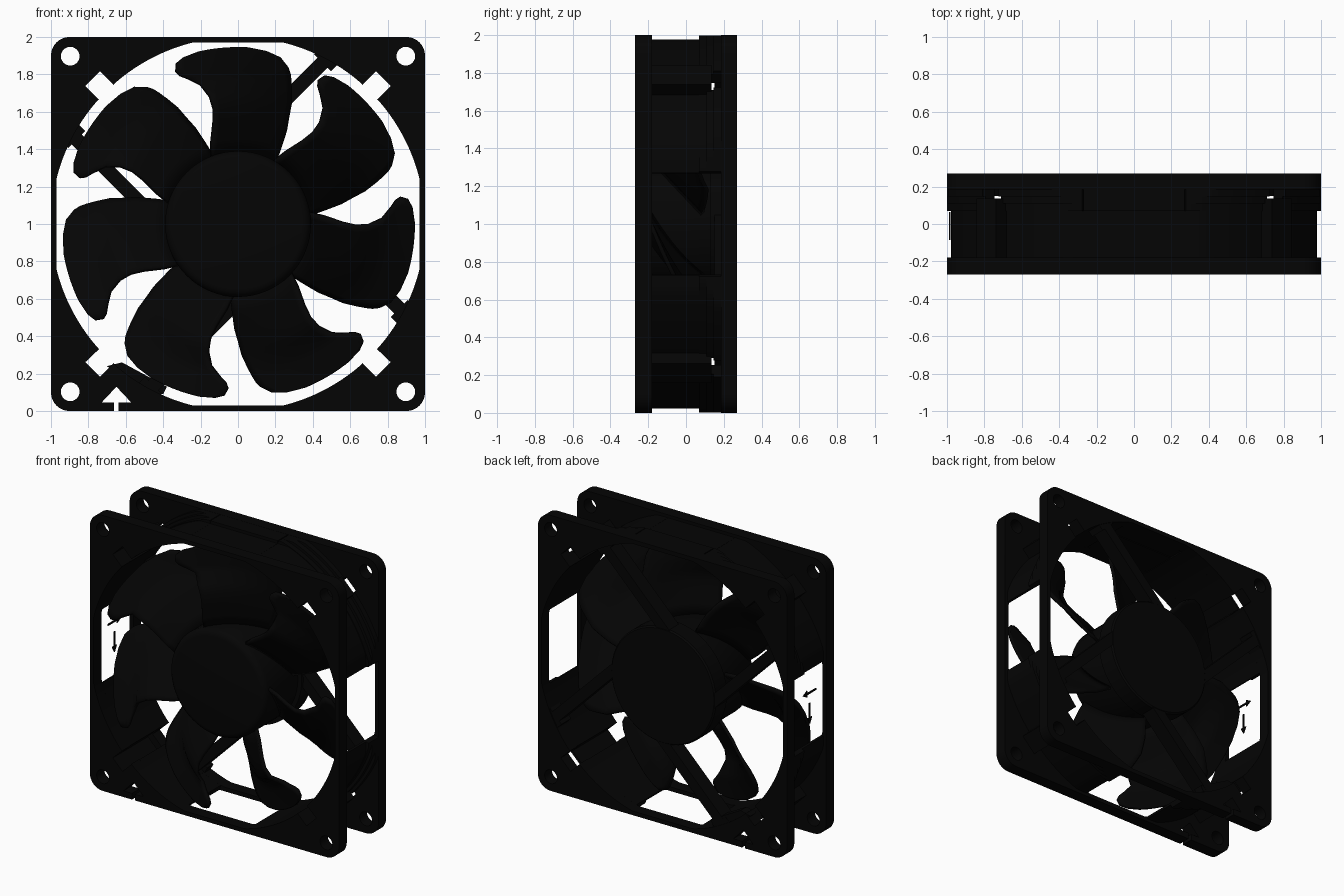
import bpy, bmesh, math
from mathutils import Vector, Matrix

if "Cube" in bpy.data.objects:
    bpy.data.objects.remove(bpy.data.objects["Cube"])


def make_material(name, color):
    m = bpy.data.materials.new(name)
    m.use_nodes = True
    m.diffuse_color = color
    m.node_tree.nodes["Principled BSDF"].inputs["Base Color"].default_value = color
    return m


black = make_material("matte_black", (0.0014, 0.0014, 0.0014, 1))


def finish(name, bm, angle=35):
    bmesh.ops.remove_doubles(bm, verts=bm.verts, dist=0.0002)
    bmesh.ops.recalc_face_normals(bm, faces=bm.faces)
    mesh = bpy.data.meshes.new(name)
    bm.to_mesh(mesh)
    bm.free()
    mesh.materials.append(black)
    ob = bpy.data.objects.new(name, mesh)
    bpy.context.collection.objects.link(ob)
    bpy.ops.object.select_all(action='DESELECT')
    ob.select_set(True)
    bpy.context.view_layer.objects.active = ob
    bpy.ops.object.shade_smooth_by_angle(angle=math.radians(angle))
    return ob


def plate(name, outlines, y0, y1):
    """Filled outlines in the x-z plane (centred on the axle), extruded from y0 to y1."""
    cu = bpy.data.curves.new(name + "_outline", 'CURVE')
    cu.dimensions = '2D'
    cu.fill_mode = 'BOTH'
    cu.extrude = (y1 - y0) / 2
    for pts in outlines:
        sp = cu.splines.new('POLY')
        sp.points.add(len(pts) - 1)
        for p, (x, z) in zip(sp.points, pts):
            p.co = (x, z, 0, 1)
        sp.use_cyclic_u = True
    tmp = bpy.data.objects.new(name + "_outline", cu)
    bpy.context.collection.objects.link(tmp)
    bpy.context.view_layer.update()
    deps = bpy.context.evaluated_depsgraph_get()
    mesh = bpy.data.meshes.new_from_object(tmp.evaluated_get(deps), depsgraph=deps)
    bm = bmesh.new()
    bm.from_mesh(mesh)
    bpy.data.objects.remove(tmp)
    bpy.data.meshes.remove(mesh)
    bm.transform(Matrix.Translation((0, (y0 + y1) / 2, 1)) @ Matrix.Rotation(math.pi / 2, 4, 'X'))
    return finish(name, bm)


def polar(r, deg):
    a = math.radians(deg)
    return (r * math.cos(a), r * math.sin(a))


def turn(pts, deg):
    c, s = polar(1, deg)
    return [(x * c - z * s, x * s + z * c) for x, z in pts]


def circle(cx, cz, r, n=24):
    return [(cx + r * math.cos(k * math.tau / n), cz + r * math.sin(k * math.tau / n)) for k in range(n)]


# Frame flanges: rounded square with a cable notch, clipped round opening, corner slots, screw holes
outer = []
for q in range(4):
    for k in range(9):
        dx, dz = polar(0.1, q * 90 + k * 11.25)
        cx, cz = turn([(0.9, 0.9)], q * 90)[0]
        outer.append((cx + dx, cz + dz))
    if q == 2:
        outer += [(-0.65 + dx, -1 + dz) for dx, dz in
                  [(-.012, 0), (-.012, .045), (-.08, .045), (0, .13), (.08, .045), (.012, .045), (.012, 0)]]

quarter = []
for k in range(-42, 43, 2):
    a = abs(math.cos(math.radians(k)))
    quarter.append(polar(min(1.0, 0.97 / a), k))
quarter += turn([(0.998, -0.055), (1.1, -0.055), (1.1, 0.055), (0.998, 0.055)], 45)
opening = [p for q in range(4) for p in turn(quarter, q * 90)]
holes = [circle(sx * 0.897, sz * 0.897, 0.05) for sx in (-1, 1) for sz in (-1, 1)]
plate("front_flange", [outer, opening] + holes, -0.27, -0.18)
plate("back_flange", [outer, opening] + holes, 0.185, 0.27)


# Duct wall between the flanges, left open at the sides and at the corner slots
def duct(name, radius, limit, y0, y1):
    pieces = []
    angles = [15.5 + 26.3 * k / 16 for k in range(17)]
    inner = [polar(1.0, a) for a in angles]
    outside = [polar(max(1.002, min(radius, limit / math.cos(math.radians(a)))), a) for a in angles]
    arc = inner + outside[::-1]
    mirrored = [(x, -z) for x, z in arc]
    for q in range(4):
        pieces += [turn(arc, q * 90), turn(mirrored, q * 90)]
    plate(name, pieces, y0, y1)


duct("duct_front", 1.04, 0.978, -0.18, 0.07)
for i in range(3):
    duct(f"duct_flare_{i + 1}", 1.045 + i * 0.02, 0.999, 0.07 + i * 0.0383, 0.07 + (i + 1) * 0.0383)

# Flat panel closing the duct at the top
plate("top_panel", [[(-.27, .97), (.27, .97), (.27, .978), (-.27, .978)]], -0.18, 0.07)
plate("top_panel_step", [[(-.27, .975), (.27, .975), (.27, .999), (-.27, .999)]], 0.07, 0.185)

# Pocket walls around the corner slots
pocket = [(1.0, -.055), (1.1, -.055), (1.1, .055), (1.0, .055), (1.0, .072), (1.117, .072), (1.117, -.072), (1.0, -.072)]
plate("slot_pockets", [turn(pocket, 45 + q * 90) for q in range(4)], -0.18, 0.135)


# Hub and motor mount, turned around the axle
def lathe(name, profile, n=64):
    bm = bmesh.new()
    vs = [bm.verts.new((r, y, 1)) for r, y in profile]
    es = [bm.edges.new(e) for e in zip(vs, vs[1:])]
    bmesh.ops.spin(bm, geom=vs + es, cent=(0, 0, 1), axis=(0, 1, 0), angle=math.tau, steps=n)
    finish(name, bm, 30)


lathe("hub", [(0, -.24), (.345, -.24), (.365, -.235), (.38, -.222), (.39, -.2), (.39, .14), (0, .14)])
lathe("motor_mount", [(0, .13), (.42, .13), (.42, .255), (.41, .265), (0, .265)])

# Struts, tangent to the motor mount, with a foot block at each end
for q in range(4):
    for name, t0, t1, half in (("strut", 0.2, 0.965, 0.038), ("strut_foot", 0.93, 1.01, 0.065)):
        bar = [(t0, 0.29 - half), (t1, 0.29 - half), (t1, 0.29 + half), (t0, 0.29 + half)]
        plate(f"{name}_{q + 1}", [turn(bar, 45 + q * 90)], 0.15, 0.262)

# Cable guide beside the lower strut
plate("cable_guide", [[(-.7, -.76), (-.62, -.74), (-.38, -.87), (-.4, -.91), (-.55, -.9)]], 0.19, 0.26)

# Blades: swept and pitched, from (radius, trailing angle, leading angle) stations
stations = [(.38, 59, 112), (.46, 61, 108), (.56, 63, 103.5), (.63, 65, 102), (.7, 66.4, 102.5),
            (.77, 68.5, 105), (.82, 70, 109), (.85, 71, 111.3), (.88, 72.5, 112.2), (.92, 76, 111),
            (.938, 81, 108), (.946, 87, 103)]
CHORD = 14


def blade(name, spin):
    bm = bmesh.new()
    rows = []
    for r, trail, lead in stations:
        row = []
        for k in range(CHORD + 1):
            a = trail + (lead - trail) * k / CHORD
            s = (a - 66) / 46 if r > 0.7 else k / CHORD
            s = max(0, min(1, s))
            y = 0.11 - 0.355 * s - 0.02 * math.sin(math.pi * s)
            y *= min(1, 0.78 + 0.9 * (r - 0.38))
            x, z = polar(r, a + spin)
            row.append(bm.verts.new((x, y, z + 1)))
        rows.append(row)
    for lo, hi in zip(rows, rows[1:]):
        for k in range(CHORD):
            bm.faces.new((lo[k], lo[k + 1], hi[k + 1], hi[k]))
    ob = finish(name, bm, 50)
    mod = ob.modifiers.new("thickness", 'SOLIDIFY')
    mod.thickness = 0.022
    mod.offset = 0


for i in range(7):
    blade(f"blade_{i + 1}", i * 360 / 7)


# Direction arrows on one side of the frame
def arrow(name, y, z, heading):
    shape = [(-.075, -.006), (.03, -.006), (.03, -.025), (.075, 0), (.03, .025), (.03, .006), (-.075, .006)]
    bm = bmesh.new()
    face = bm.faces.new([bm.verts.new((-0.99, y + a, z + b)) for a, b in turn(shape, heading)])
    out = bmesh.ops.extrude_face_region(bm, geom=[face])
    bmesh.ops.translate(bm, vec=Vector((0.008, 0, 0)),
                        verts=[g for g in out["geom"] if isinstance(g, bmesh.types.BMVert)])
    finish(name, bm)


arrow("airflow_arrow", -0.01, 1.11, 0)
arrow("rotation_arrow", -0.01, 0.96, -90)
